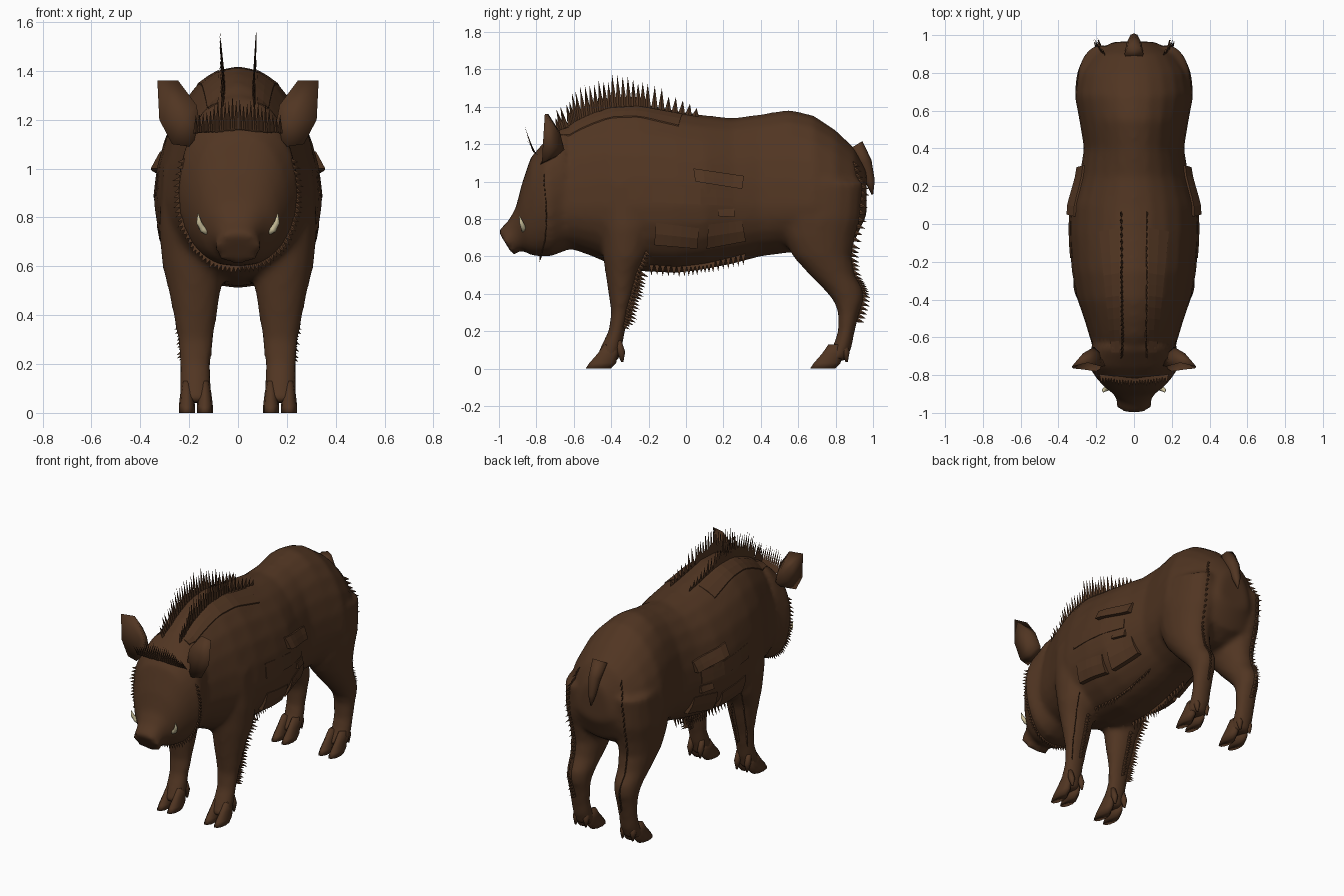
import bpy, bmesh, math, random
from mathutils import Vector
from mathutils.bvhtree import BVHTree

if "Cube" in bpy.data.objects:
    bpy.data.objects.remove(bpy.data.objects["Cube"])

random.seed(4)


def material(name, rgb):
    m = bpy.data.materials.new(name)
    m.diffuse_color = (*rgb, 1)
    m.use_nodes = True
    m.node_tree.nodes["Principled BSDF"].inputs["Base Color"].default_value = m.diffuse_color
    return m


HIDE = material("dark_brown_hide", (0.082, 0.036, 0.016))
IVORY = material("ivory", (0.62, 0.55, 0.34))


def finish(name, bm, mat=HIDE, smooth=True):
    bmesh.ops.recalc_face_normals(bm, faces=bm.faces)
    me = bpy.data.meshes.new(name)
    bm.to_mesh(me)
    bm.free()
    me.materials.append(mat)
    me.polygons.foreach_set("use_smooth", [smooth] * len(me.polygons))
    ob = bpy.data.objects.new(name, me)
    bpy.context.collection.objects.link(ob)
    return ob


def loft(bm, rings):
    vs = [[bm.verts.new(p) for p in r] for r in rings]
    n = len(vs[0])
    for a, b in zip(vs, vs[1:]):
        for i in range(n):
            bm.faces.new((a[i], a[(i + 1) % n], b[(i + 1) % n], b[i]))
    bm.faces.new(vs[0])
    bm.faces.new(vs[-1][::-1])


def circle(n=24):
    return [(math.cos(2 * math.pi * i / n), math.sin(2 * math.pi * i / n)) for i in range(n)]


def soft(v, e):
    return math.copysign(abs(v) ** e, v)


def flat_rings(rows, s, n=16):
    """Horizontal rings from rows of z, y front, y back, x inner, x outer."""
    return [[(s * ((xi + xo) / 2 + c * (xo - xi) / 2), (yf + yb) / 2 + d * (yb - yf) / 2, z)
             for c, d in circle(n)] for z, yf, yb, xi, xo in rows]


# trunk, head and legs, fused into one smooth skin
bm = bmesh.new()
TRUNK = [(-.74, 1.22, .66, .19), (-.6, 1.34, .635, .235), (-.5, 1.385, .60, .265), (-.4, 1.415, .555, .30),
         (-.25, 1.42, .52, .33), (-.05, 1.38, .51, .345), (.1, 1.355, .53, .338),
         (.25, 1.34, .56, .29), (.4, 1.36, .6, .265), (.55, 1.385, .62, .29),
         (.68, 1.355, .62, .315), (.8, 1.275, .62, .295), (.9, 1.18, .68, .23), (.965, 1.06, .82, .11)]
loft(bm, [[(w * c, y, .87 + d * ((top - .87) if d > 0 else (.87 - bot))) for c, d in circle()]
          for y, top, bot, w in TRUNK])
HEAD = [(-.66, 1.3, -.62, .64, .22), (-.76, 1.21, -.72, .6, .25), (-.83, 1.13, -.8, .6, .2),
        (-.88, .98, -.84, .61, .16), (-.91, .86, -.865, .63, .12),
        (-.95, .79, -.89, .63, .092), (-1.005, .735, -.925, .605, .092)]
rings = []
for yt, zt, yb, zb, w in HEAD:
    rings.append([(w * soft(c, .75), (yt + yb) / 2 + d * (yt - yb) / 2, (zt + zb) / 2 + d * (zt - zb) / 2)
                  for c, d in circle()])
loft(bm, rings)
FRONT = [(1.0, -.47, -.18, .1, .31), (.75, -.46, -.17, .06, .325), (.6, -.445, -.2, .055, .31),
         (.5, -.43, -.25, .07, .285), (.4, -.415, -.275, .085, .265), (.3, -.4, -.305, .1, .248),
         (.2, -.415, -.325, .11, .238), (.12, -.455, -.34, .108, .238), (.04, -.49, -.36, .11, .236)]
HIND = [(1.0, .54, .95, .06, .3), (.8, .5, .935, .04, .312), (.7, .52, .905, .05, .302),
        (.6, .57, .887, .06, .29), (.5, .66, .905, .08, .27), (.42, .74, .95, .09, .256),
        (.36, .79, .95, .1, .25), (.3, .812, .928, .105, .243), (.2, .812, .903, .11, .238),
        (.12, .785, .888, .108, .238), (.04, .73, .86, .11, .236)]
for s in (1, -1):
    loft(bm, flat_rings(FRONT, s))
    loft(bm, flat_rings(HIND, s))
body = finish("body", bm)
rm = body.modifiers.new("fuse", 'REMESH')
rm.mode, rm.voxel_size, rm.use_smooth_shade = 'VOXEL', .018, True
sm = body.modifiers.new("soften", 'SMOOTH')
sm.factor, sm.iterations = .5, 6
dg = bpy.context.evaluated_depsgraph_get()
skin = bpy.data.meshes.new_from_object(body.evaluated_get(dg))
body.modifiers.clear()
body.data = skin
skin.polygons.foreach_set("use_smooth", [True] * len(skin.polygons))
tree = BVHTree.FromPolygons([v.co for v in skin.vertices], [p.vertices for p in skin.polygons])

# cloven hooves and dewclaws
for foot, y0 in (("front", 0), ("hind", 1.2)):
    bm = bmesh.new()
    for s in (1, -1):
        for xi, xo in ((.103, .168), (.176, .242)):
            loft(bm, flat_rings([(0, -.54 + y0, -.4 + y0, xi, xo), (.03, -.52 + y0, -.37 + y0, xi, xo),
                                 (.08, -.475 + y0, -.36 + y0, xi + .006, xo - .006),
                                 (.13, -.44 + y0, -.36 + y0, xi + .015, xo - .015)], s, 10))
        for x in (.135, .21):
            loft(bm, flat_rings([(.035, -.347 + y0, -.335 + y0, x - .006, x + .006),
                                 (.09, -.37 + y0, -.325 + y0, x - .02, x + .02),
                                 (.15, -.38 + y0, -.345 + y0, x - .015, x + .015)], s, 8))
    finish(foot + "_hooves", bm)

# cupped ears
RIM = [(.15, -.75, 1.15), (.17, -.755, 1.26), (.245, -.735, 1.36), (.33, -.755, 1.36),
       (.322, -.765, 1.2), (.27, -.77, 1.1), (.2, -.78, 1.09)]
bm = bmesh.new()
for s in (1, -1):
    rim = [Vector((x * s, y, z)) for x, y, z in RIM]
    hollow, back = Vector((.225 * s, -.705, 1.2)), Vector((.21 * s, -.65, 1.17))
    mid = [p.lerp(back, .5) + Vector((0, .018, 0)) for p in rim]
    vr, vm = [bm.verts.new(p) for p in rim], [bm.verts.new(p) for p in mid]
    vh, vb = bm.verts.new(hollow), bm.verts.new(back)
    for i in range(len(rim)):
        j = (i + 1) % len(rim)
        bm.faces.new((vr[i], vr[j], vh))
        bm.faces.new((vr[j], vr[i], vm[i], vm[j]))
        bm.faces.new((vm[j], vm[i], vb))
finish("ears", bm)


def horn(bm, pts, radii, n=8):
    """Tapered tube through a few points."""
    pts = [Vector(p) for p in pts]
    rings = []
    for i, (p, r) in enumerate(zip(pts, radii)):
        q = (pts[min(i + 1, len(pts) - 1)] - pts[max(i - 1, 0)]).to_track_quat('Z', 'Y')
        rings.append([p + q @ Vector((c * r, d * r, 0)) for c, d in circle(n)])
    loft(bm, rings)


# tusks and tail
bm = bmesh.new()
for s in (1, -1):
    horn(bm, [(.115 * s, -.865, .735), (.145 * s, -.87, .752), (.16 * s, -.88, .78), (.163 * s, -.89, .815)],
         [.014, .014, .011, .002])
finish("tusks", bm, IVORY)
bm = bmesh.new()
horn(bm, [(0, .9, 1.19), (0, .955, 1.1), (0, .985, 1.0), (0, .997, .93)], [.05, .04, .025, .004])
finish("tail", bm)


def fringe(bm, path, count, width, tip, snap=True):
    """Row of pointed bristles along a path; tip(t) gives the offset of each point."""
    pts = [Vector(p) for p in path]
    for k in range(count):
        t = (k + .5) / count
        f = t * (len(pts) - 1)
        i = int(f)
        p = pts[i].lerp(pts[i + 1], f - i)
        along = (pts[i + 1] - pts[i]).normalized()
        if snap:
            p = tree.find_nearest(p)[0]
        d = Vector(tip(t)) * random.uniform(.75, 1.1)
        side = along.cross(d).normalized() * width * .35
        base = [bm.verts.new(q) for q in (p - along * width - d * .1, p + along * width - d * .1, p + side)]
        top = bm.verts.new(p + d)
        for a in range(3):
            bm.faces.new((base[a], base[(a + 1) % 3], top))
        bm.faces.new(base[::-1])


def both(name, path, count, width, tip):
    bm = bmesh.new()
    for s in (1, -1):
        fringe(bm, [(x * s, y, z) for x, y, z in path], count, width,
               lambda t: (tip(t)[0] * s, tip(t)[1], tip(t)[2]))
    finish(name, bm, smooth=False)


# bristles: mane, brow, cheeks, belly and legs
both("mane", [(.07, -.72, 1.28), (.07, -.58, 1.36), (.07, -.4, 1.42), (.07, -.2, 1.42), (.07, .07, 1.36)], 30, .02,
     lambda t: (.01, -.04 * (1 - t) + .01, .035 + .13 * math.sin(math.pi * min(1, t * .9 + .08))))
both("cheek_beard", [(.2, -.75, 1.04), (.25, -.75, .9), (.25, -.75, .78), (.2, -.76, .67),
                     (.1, -.77, .61), (0, -.78, .6)], 30, .012,
     lambda t: (.03 * math.cos(t * 1.5), -.005, -.03 * t - .005))
both("belly_bristles", [(.15, -.2, .55), (.15, 0, .52), (.15, .15, .53), (.15, .33, .58)], 20, .014,
     lambda t: (.015, 0, -.055))
both("front_leg_bristles", [(.27, -.2, .62), (.25, -.25, .47), (.235, -.3, .33), (.225, -.32, .22)], 24, .014,
     lambda t: (.03, .03, -.02))
both("front_leg_inner_bristles", [(.17, -.2, .5), (.17, -.28, .38), (.17, -.32, .24)], 16, .014,
     lambda t: (0, .045, -.02))
both("hind_leg_bristles", [(.17, .92, 1.12), (.2, .93, .9), (.2, .9, .65), (.19, .92, .5),
                           (.18, .95, .4), (.17, .91, .25)], 34, .014, lambda t: (.012, .04, -.015))
bm = bmesh.new()
fringe(bm, [(-.18, -.8, 1.15), (0, -.82, 1.17), (.18, -.8, 1.15)], 24, .011,
       lambda t: (0, -.045, .06 + .07 * math.sin(math.pi * t)), False)
finish("brow_bristles", bm, smooth=False)


def tufts(name, patches, ray, nu=6, nv=3):
    """Matted fur plates laid on the hide: four corners, top lift and bottom lift."""
    bm = bmesh.new()
    for s in (1, -1):
        d = Vector((ray[0] * s, ray[1], ray[2]))
        for corners, l0, l1 in patches:
            a, b, c, e = [Vector((x * s, y, z)) for x, y, z in corners]
            grid = []
            for j in range(nv):
                v = j / (nv - 1)
                for i in range(nu):
                    u = i / (nu - 1)
                    p = a.lerp(b, u).lerp(e.lerp(c, u), v)
                    hit = tree.ray_cast(p, d)[0] or p
                    grid.append((hit - d * (l0 + (l1 - l0) * v), hit + d * .01))
            # walk across the grid as closed strips
            loft(bm, [[g[0] for g in grid[i::nu]] + [g[1] for g in grid[i::nu]][::-1] for i in range(nu)])
    finish(name, bm, smooth=False)


tufts("flank_tufts", [
    ([(.6, .04, 1.07), (.6, .31, 1.03), (.6, .3, .96), (.6, .05, 1.0)], .01, .03),
    ([(.6, -.18, .985), (.6, .25, .95), (.6, .25, .87), (.6, -.18, .89)], .002, .005),
    ([(.6, .17, .85), (.6, .26, .855), (.6, .26, .81), (.6, .17, .815)], .005, .02),
    ([(.6, -.16, .78), (.6, .07, .75), (.6, .06, .64), (.6, -.17, .66)], .005, .03),
    ([(.6, .12, .77), (.6, .3, .79), (.6, .32, .68), (.6, .11, .64)], .005, .03)], (-1, 0, 0))
tufts("shoulder_fur", [
    ([(.08, -.68, 2), (.08, -.02, 2), (.185, -.04, 2), (.12, -.68, 2)], .004, .007)], (0, 0, -1), 12)
